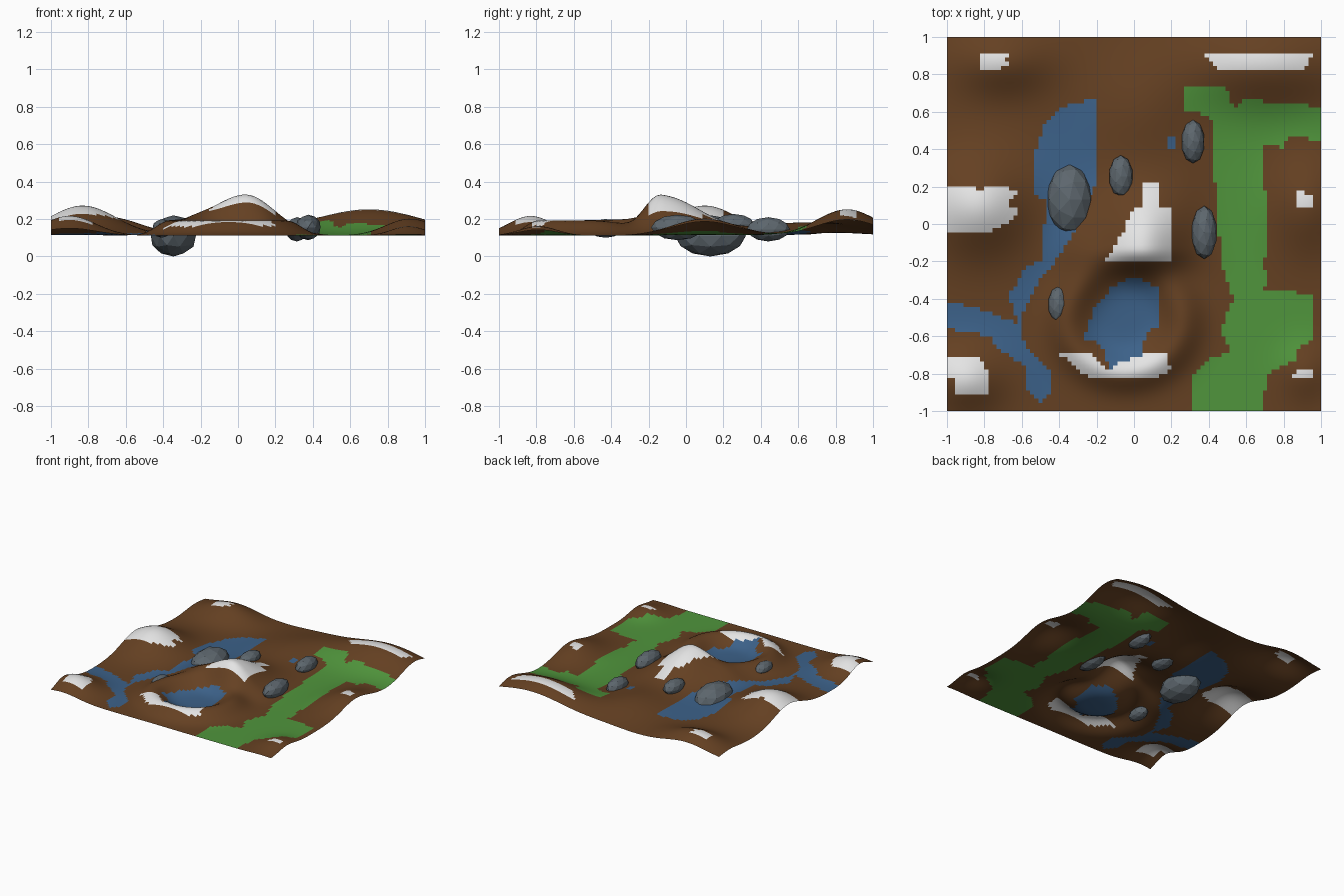
import bpy, bmesh, math


def material(name, rgb):
    m = bpy.data.materials.new(name)
    m.diffuse_color = (*rgb, 1)
    return m


soil = material("brown soil", (0.13, 0.052, 0.016))
grass = material("green grass", (0.08, 0.30, 0.045))
water = material("blue water", (0.045, 0.12, 0.25))
snow = material("white snow", (0.78, 0.78, 0.78))
stone = material("grey stone", (0.11, 0.135, 0.155))

# Outlines of the coloured areas, seen from above
GRASS = [(.27, .73), (.49, .73), (.53, .62), (.6, .68), (.72, .65), (1.1, .62), (1.1, .45),
         (.82, .46), (.8, .41), (.68, .42), (.68, .18), (.72, .19), (.72, -.17), (.68, -.2),
         (.72, -.3), (.68, -.36), (.95, -.37), (.95, -.63), (.87, -.66), (.86, -.73), (.72, -.8),
         (.66, -1.1), (.31, -1.1), (.30, -.82), (.4, -.71), (.53, -.69), (.46, -.58), (.53, -.4),
         (.47, -.23), (.44, .13), (.41, .58), (.27, .6)]
RIVER = [(-.4, .62), (-.19, .68), (-.19, .24), (-.33, -.06), (-.42, -.2), (-.5, -.28),
         (-.59, -.48), (-.59, -.63), (-.44, -.8), (-.45, -.9), (-.5, -.95), (-.57, -.88),
         (-.58, -.76), (-.74, -.66), (-.76, -.6), (-1.1, -.54), (-1.1, -.4), (-.86, -.44),
         (-.62, -.53), (-.68, -.35), (-.62, -.34), (-.6, -.24), (-.49, -.19), (-.47, .12),
         (-.53, .16), (-.54, .35), (-.48, .53)]
LAKE = [(-.27, -.61), (-.21, -.44), (-.11, -.33), (0, -.28), (.14, -.35), (.14, -.53),
        (.06, -.6), (.04, -.7), (-.13, -.78), (-.18, -.64)]
POOL = [(.18, .41), (.23, .41), (.23, .46), (.18, .46)]
SNOW_PEAK = [(.04, .22), (.14, .22), (.14, .1), (.19, .09), (.21, -.2), (-.15, -.19),
             (-.05, -.03), (-.01, .08), (.04, .1)]
SNOW_RIM = [(-.41, -.69), (-.23, -.69), (-.13, -.78), (-.08, -.74), (.1, -.68), (.18, -.68),
            (.19, -.77), (.12, -.83), (-.23, -.83), (-.36, -.72)]
SNOW_WEST = [(-1.1, .2), (-.87, .21), (-.82, .17), (-.78, .21), (-.62, .18), (-.68, .12),
             (-.62, .07), (-.68, 0), (-.76, -.04), (-1.1, -.04)]
SNOW_SW = [(-1.1, -.72), (-.82, -.72), (-.77, -.8), (-.77, -.91), (-.95, -.9), (-.95, -.82),
           (-1.1, -.82)]
SNOW_NW = [(-.82, .92), (-.65, .92), (-.7, .88), (-.63, .87), (-.73, .82), (-.82, .83)]
SNOW_NE = [(.36, .91), (.96, .91), (.91, .82), (.45, .82)]
SNOW_E = [(.86, .18), (.95, .16), (.95, .09), (.86, .08)]
SNOW_SE = [(.86, -.77), (.95, -.77), (.95, -.82), (.85, -.82)]


def inside(x, y, poly):
    hit = False
    for (ax, ay), (bx, by) in zip(poly, poly[1:] + poly[:1]):
        if (ay > y) != (by > y) and x < ax + (y - ay) * (bx - ax) / (by - ay):
            hit = not hit
    return hit


def bump(x, y, cx, cy, sx, sy):
    return math.exp(-0.5 * (((x - cx) / sx) ** 2 + ((y - cy) / sy) ** 2))


# Hills and hollows: centre x, centre y, spread x, spread y, height
HILLS = [(-.83, .1, .18, .18, .16), (-.9, -.83, .14, .12, .105), (-.7, .87, .18, .12, .1),
         (.7, .86, .3, .16, .14), (.92, .1, .13, .17, .09), (.91, -.79, .09, .1, .05),
         (.05, .6, .18, .22, .065), (-.27, -.2, .1, .14, .045), (.25, .1, .1, .2, .02)]


def height(x, y):
    z = .112 + sum(h * bump(x, y, *c) for *c, h in HILLS)
    # central peak, steep on the crater side
    z += .21 * bump(x, y, .04, -.13, .15 if x > .04 else .18, .21 if y > -.13 else .09)
    # raised crater rim around a sunken lake, fading towards the peak
    dx, dy = (x + .05) / 1.1, y + .51
    r = math.hypot(dx, dy)
    fade = 1 - .75 * max(0, dy / max(r, .001)) ** 2
    z += .08 * fade * math.exp(-0.5 * ((r - .28) / .07) ** 2)
    return max(z, .11)


# Terrain sheet
LAYERS = [(3, [SNOW_PEAK, SNOW_RIM, SNOW_WEST, SNOW_SW, SNOW_NW, SNOW_NE, SNOW_E, SNOW_SE]),
          (2, [RIVER, LAKE, POOL]), (1, [GRASS])]
bm = bmesh.new()
bmesh.ops.create_grid(bm, x_segments=90, y_segments=90, size=1)
for v in bm.verts:
    v.co.z = height(v.co.x, v.co.y)
for f in bm.faces:
    c = f.calc_center_median()
    f.smooth = True
    for index, polys in LAYERS:
        if any(inside(c.x, c.y, p) for p in polys):
            f.material_index = index
            break
mesh = bpy.data.meshes.new("terrain")
bm.to_mesh(mesh)
bm.free()
for m in (soil, grass, water, snow):
    mesh.materials.append(m)
bpy.context.collection.objects.link(bpy.data.objects.new("terrain", mesh))

# Boulders: centre and half sizes
ROCKS = [((-.345, .13, .11), (.126, .19, .11)), ((-.07, .255, .172), (.064, .112, .055)),
         ((.315, .44, .145), (.063, .116, .065)), ((.375, -.045, .155), (.069, .142, .068)),
         ((-.405, -.43, .15), (.054, .096, .05))]
for i, (centre, size) in enumerate(ROCKS):
    bpy.ops.mesh.primitive_ico_sphere_add(subdivisions=2, radius=1, location=centre)
    rock = bpy.context.object
    rock.name = f"boulder_{i + 1}"
    rock.scale = size
    rock.data.materials.append(stone)
